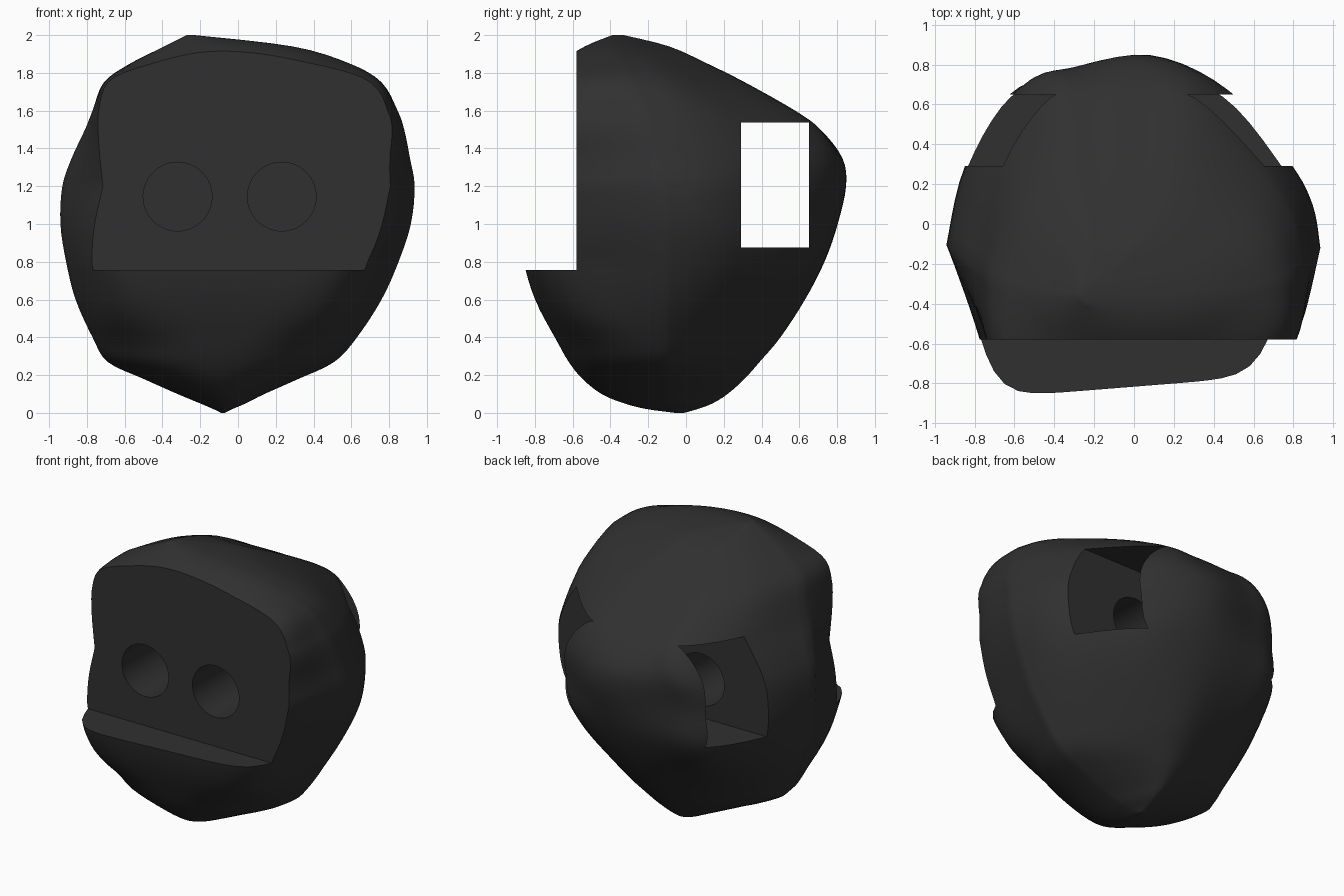
import bpy, bmesh, math
from mathutils import Matrix

if "Cube" in bpy.data.objects:
    bpy.data.objects.remove(bpy.data.objects["Cube"])

mat = bpy.data.materials.new("charcoal")
mat.diffuse_color = (0.03, 0.03, 0.03, 1)
mat.use_nodes = True
mat.node_tree.nodes["Principled BSDF"].inputs["Base Color"].default_value = mat.diffuse_color

# Horizontal sections of the head:
# z, left x, right x, front y, back y, widest y, front squareness, front taper
SECTIONS = [
    (0.00, -0.09, -0.07, -0.05, -0.01, -0.03, 1.7, 0),
    (0.02, -0.13, -0.03, -0.20, 0.06, -0.06, 1.7, 0),
    (0.05, -0.20, 0.04, -0.32, 0.14, -0.08, 1.7, 0),
    (0.10, -0.32, 0.14, -0.44, 0.22, -0.10, 1.8, 0),
    (0.18, -0.50, 0.32, -0.54, 0.31, -0.10, 2.0, 0.04),
    (0.27, -0.69, 0.51, -0.61, 0.39, -0.10, 2.3, 0.08),
    (0.40, -0.77, 0.63, -0.68, 0.50, -0.10, 3.0, 0.14),
    (0.60, -0.86, 0.76, -0.77, 0.63, -0.10, 6.0, 0.22),
    (0.80, -0.91, 0.85, -0.825, 0.73, -0.10, 8.0, 0.25),
    (1.00, -0.94, 0.915, -0.84, 0.80, -0.10, 6.0, 0.26),
    (1.20, -0.93, 0.935, -0.84, 0.845, -0.12, 5.0, 0.26),
    (1.35, -0.88, 0.91, -0.84, 0.825, -0.15, 5.0, 0.20),
    (1.50, -0.81, 0.88, -0.83, 0.71, -0.20, 5.0, 0.10),
    (1.60, -0.77, 0.845, -0.81, 0.575, -0.22, 5.0, 0.05),
    (1.75, -0.71, 0.76, -0.75, 0.31, -0.28, 4.0, 0),
    (1.85, -0.57, 0.59, -0.67, 0.11, -0.32, 2.3, 0),
    (1.94, -0.39, 0.29, -0.53, -0.09, -0.35, 2.0, 0),
    (2.00, -0.27, -0.23, -0.37, -0.33, -0.35, 2.0, 0),
]
# Unit outlines of the back half, right to left, at a few heights
BACKS = [
    (0.25, [(1, 0), (.9, .2), (.75, .42), (.42, .8), (.08, 1), (-.32, .85),
            (-.62, .62), (-.88, .32), (-1, 0)]),
    (0.88, [(1, 0), (.96, .22), (.85, .45), (.52, .86), (.1, 1), (-.36, .96),
            (-.66, .86), (-.9, .45), (-1, 0)]),
    (1.15, [(1, 0), (.96, .22), (.84, .44), (.53, .8), (.1, 1), (-.36, .92),
            (-.65, .8), (-.9, .42), (-1, 0)]),
    (1.54, [(1, 0), (.92, .3), (.73, .58), (.32, .96), (0, 1), (-.3, .995),
            (-.55, .96), (-.83, .58), (-1, 0)]),
]
HALF, STEPS = 40, 4


def smooth(rows, i, t):
    """Smooth blend between neighbouring rows."""
    n = len(rows) - 1
    near = [rows[min(max(k, 0), n)] for k in (i - 1, i, i + 1, i + 2)]
    return [b + 0.5 * t * (c - a + t * (2*a - 5*b + 4*c - d + t * (3*(b - c) + d - a)))
            for a, b, c, d in zip(*near)]


def back_outline(z):
    if z <= BACKS[0][0]:
        return BACKS[0][1]
    for (z0, p0), (z1, p1) in zip(BACKS, BACKS[1:]):
        if z < z1:
            f = (z - z0) / (z1 - z0)
            f = f * f * (3 - 2 * f)
            return [(a[0] + f * (b[0] - a[0]), a[1] + f * (b[1] - a[1]))
                    for a, b in zip(p0, p1)]
    return BACKS[-1][1]


def ring_points(row):
    z, xl, xr, yf, yb, yc, nf, taper = row
    mid, half = (xl + xr) / 2, (xr - xl) / 2
    outline = back_outline(z)
    per = HALF // (len(outline) - 1)
    for k in range(HALF):                     # back half
        u, v = smooth(outline, k // per, k % per / per)
        yield mid + u * half, yc + v * (yb - yc), z
    shift = 0.1 * max(0, 1 - abs(z - 1.2) / 0.4)
    for k in range(HALF):                     # front half, slightly skewed
        a = math.pi * (1 + k / HALF)
        c, s = math.cos(a), math.sin(a)
        r = (abs(c) ** nf + abs(s) ** nf) ** (-1 / nf)
        front = -s * r
        x = mid + c * r * half * (1 - taper * front) + shift * front
        yield x, yc + front * (yf - yc) + 0.08 * x * front, z


def finish(bm, name):
    bmesh.ops.recalc_face_normals(bm, faces=bm.faces[:])
    mesh = bpy.data.meshes.new(name)
    bm.to_mesh(mesh)
    bm.free()
    mesh.materials.append(mat)
    ob = bpy.data.objects.new(name, mesh)
    bpy.context.collection.objects.link(ob)
    return ob


# Head shell lofted through the sections
bm = bmesh.new()
rows = [smooth(SECTIONS, i, k / STEPS) for i in range(len(SECTIONS) - 1) for k in range(STEPS)]
rows.append(SECTIONS[-1])
rings = [[bm.verts.new(p) for p in ring_points(r)] for r in rows]
for lo, hi in zip(rings, rings[1:]):
    for k in range(2 * HALF):
        j = (k + 1) % (2 * HALF)
        bm.faces.new((lo[k], lo[j], hi[j], hi[k]))
bm.faces.new(rings[0])
bm.faces.new(rings[-1])
head = finish(bm, "head")


def box(name, lo, hi):
    bm = bmesh.new()
    bmesh.ops.create_cube(bm, size=1)
    for v in bm.verts:
        v.co = [l + (c + 0.5) * (h - l) for l, h, c in zip(lo, hi, v.co)]
    return finish(bm, name)


def eye_tunnel(name, x):
    bm = bmesh.new()
    m = Matrix.Translation((x, -0.25, 1.145)) @ Matrix.Rotation(math.pi / 2, 4, 'X')
    bmesh.ops.create_cone(bm, cap_ends=True, segments=64, radius1=0.182,
                          radius2=0.182, depth=1.3, matrix=m)
    return finish(bm, name)


# Flat face with a ledge, sideways slot at the back, two eye tunnels into the slot
cutters = [
    box("face_cutter", (-1.5, -1.5, 0.757), (1.5, -0.58, 2.5)),
    box("slot_cutter", (-1.5, 0.29, 0.876), (1.5, 0.65, 1.537)),
    eye_tunnel("left_eye_cutter", -0.32),
    eye_tunnel("right_eye_cutter", 0.232),
]
bpy.context.view_layer.objects.active = head
head.select_set(True)
for cutter in cutters:
    cutter.hide_render = True
    mod = head.modifiers.new(cutter.name, 'BOOLEAN')
    mod.operation, mod.solver, mod.object = 'DIFFERENCE', 'EXACT', cutter
    bpy.ops.object.modifier_apply(modifier=mod.name)
for cutter in cutters:
    bpy.data.objects.remove(cutter)

bpy.ops.object.shade_smooth_by_angle(angle=math.radians(35))
